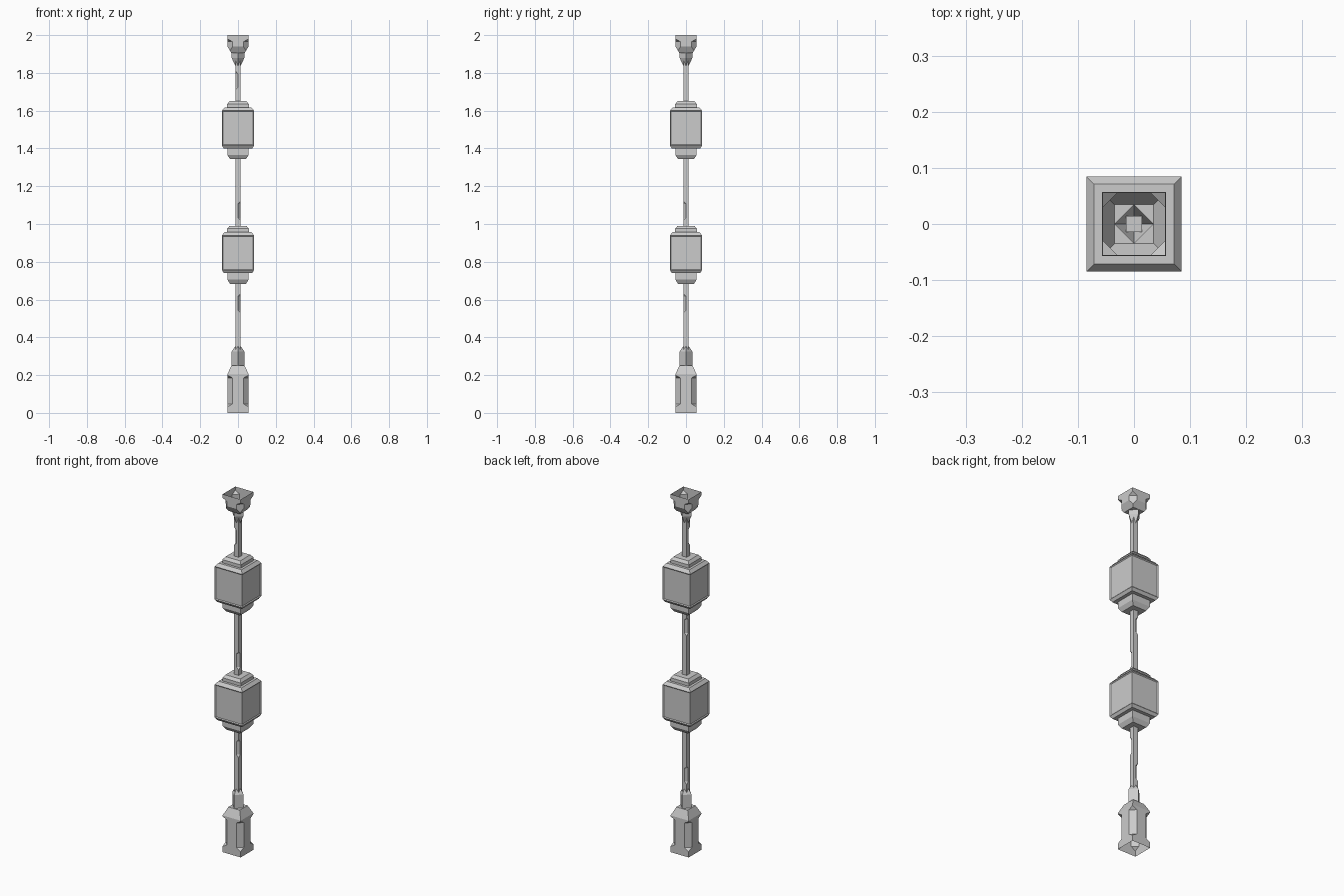
import bpy, bmesh, math
from mathutils import Matrix

if "Cube" in bpy.data.objects:
    bpy.data.objects.remove(bpy.data.objects["Cube"])


def make_object(name, bm):
    bmesh.ops.recalc_face_normals(bm, faces=bm.faces)
    mesh = bpy.data.meshes.new(name)
    bm.to_mesh(mesh)
    bm.free()
    obj = bpy.data.objects.new(name, mesh)
    bpy.context.collection.objects.link(obj)
    return obj


def square_loft(profile, diamond=False):
    """Stack four-sided rings from (half width, height) pairs, capped at both ends."""
    bm = bmesh.new()
    rings = []
    for r, z in profile:
        k = r if diamond else r * math.sqrt(2)
        off = 0 if diamond else math.pi / 4
        rings.append([bm.verts.new((k * math.cos(off + i * math.pi / 2),
                                    k * math.sin(off + i * math.pi / 2), z)) for i in range(4)])
    for a, b in zip(rings, rings[1:]):
        for i in range(4):
            j = (i + 1) % 4
            bm.faces.new((a[i], a[j], b[j], b[i]))
    bm.faces.new(rings[0][::-1])
    bm.faces.new(rings[-1])
    return bm


def combine(obj, other, operation):
    mod = obj.modifiers.new("combine", 'BOOLEAN')
    mod.operation, mod.object, mod.solver = operation, other, 'EXACT'
    bpy.context.view_layer.objects.active = obj
    bpy.ops.object.modifier_apply(modifier=mod.name)
    bpy.data.objects.remove(other, do_unlink=True)


def chip_corner(obj, sx, sy, depth, z0, z1, slope):
    """Cut a flat with sloping ends from one vertical corner; depth = distance from axis."""
    out = depth + 0.05
    s = slope * 0.05
    bm = bmesh.new()
    rows = [[bm.verts.new((x, y, z)) for x, z in
             ((depth, z0), (out, z0 - s), (out, z1 + s), (depth, z1))] for y in (-0.08, 0.08)]
    a, b = rows
    for i in range(4):
        j = (i + 1) % 4
        bm.faces.new((a[i], a[j], b[j], b[i]))
    bm.faces.new(a[::-1])
    bm.faces.new(b)
    bm.transform(Matrix.Rotation(math.atan2(sy, sx), 4, 'Z'))
    cutter = make_object("chip_cutter", bm)
    cutter.hide_render = True
    combine(obj, cutter, 'DIFFERENCE')


def open_end(obj, z):
    bm = bmesh.new()
    bm.from_mesh(obj.data)
    ends = [f for f in bm.faces if all(abs(v.co.z - z) < 1e-4 for v in f.verts)]
    bmesh.ops.delete(bm, geom=ends, context='FACES')
    bm.to_mesh(obj.data)
    bm.free()


CORNERS = [(1, 1), (1, -1), (-1, 1), (-1, -1)]

# Foot with chipped corners and diamond collar, hollow underneath
foot = make_object("foot", square_loft([(.056, 0), (.056, .205), (.035, .25)]))
for sx, sy in CORNERS:
    chip_corner(foot, sx, sy, .060, .047, .185, .8)
collar = make_object("foot_collar", square_loft([(.034, .235), (.034, .325), (.013, .355)], True))
combine(foot, collar, 'UNION')
open_end(foot, 0)

# Capital: the foot's shape turned upward and shortened, open at the top
capital = make_object("capital", square_loft([(.035, 1.905), (.056, 1.94), (.056, 2.0)]))
for sx, sy in CORNERS:
    chip_corner(capital, sx, sy, .060, 1.92, 1.965, .8)
collar = make_object("capital_collar", square_loft([(.013, 1.835), (.034, 1.88), (.034, 1.915)], True))
combine(capital, collar, 'UNION')
open_end(capital, 2.0)

# Slim square shaft with scattered chips along its corners
shaft = make_object("shaft", square_loft([(.014, .3), (.014, 1.87)]))
for sx, sy, z in ((1, -1, .58), (1, -1, 1.07), (-1, 1, .43), (-1, 1, 1.26), (-1, -1, 1.76)):
    chip_corner(shaft, sx, sy, .0105, z - .037, z + .037, 1.5)

# Two stepped box lanterns with recessed side panels
LANTERN = [(.042, .683), (.056, .705), (.056, .74), (.075, .74), (.085, .755),
           (.085, .94), (.071, .957), (.057, .957), (.057, .975), (.045, .99)]
for name, lift in (("lower_lantern", 0), ("upper_lantern", .66)):
    bm = square_loft([(r, z + lift) for r, z in LANTERN])
    bmesh.ops.recalc_face_normals(bm, faces=bm.faces)
    panels = [f for f in bm.faces if abs(f.normal.z) < .01 and f.calc_area() > .02]
    bmesh.ops.inset_individual(bm, faces=panels, thickness=.007, depth=-.004)
    make_object(name, bm)
